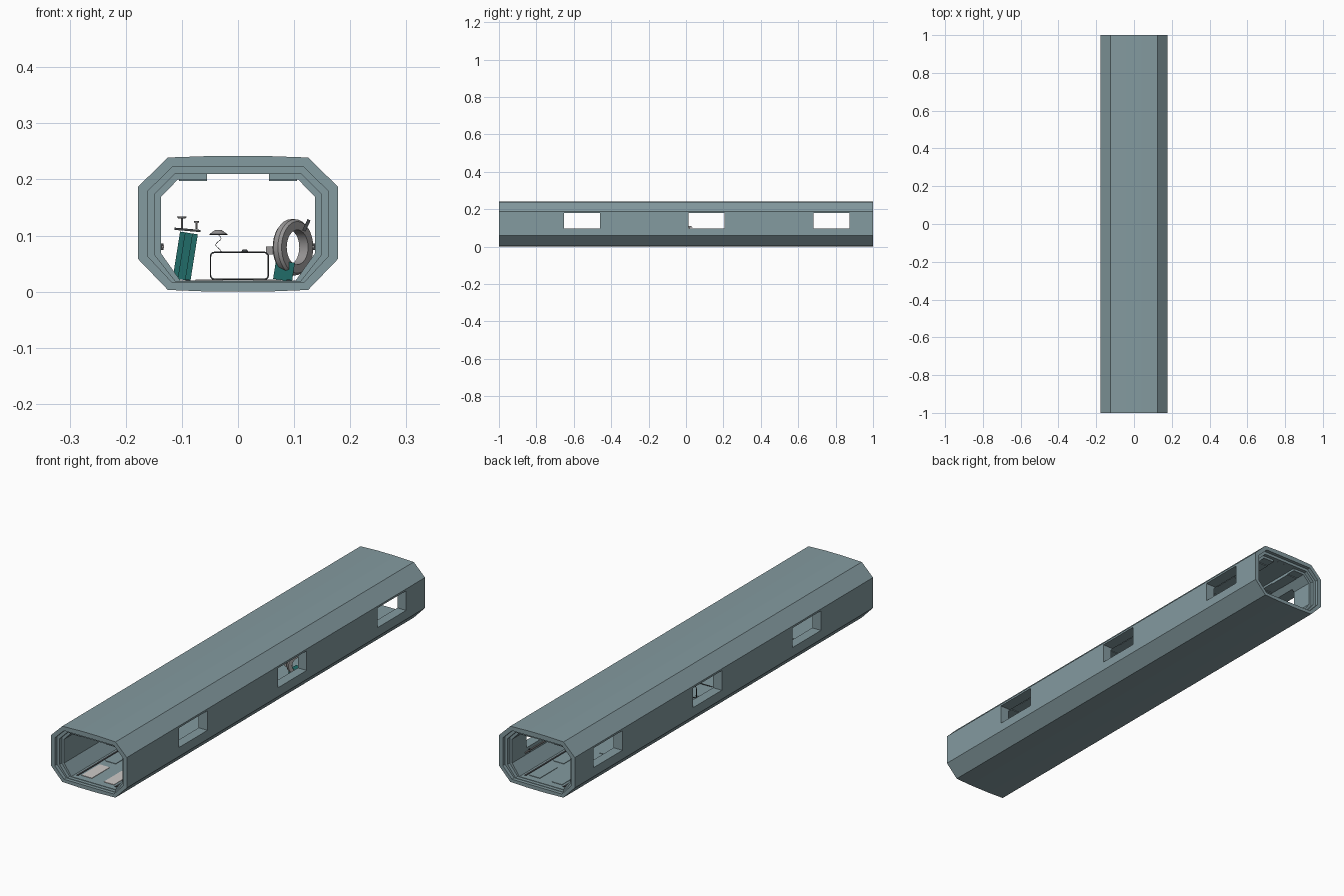
import bpy, bmesh, math
from mathutils import Matrix, Vector

if "Cube" in bpy.data.objects:
    bpy.data.objects.remove(bpy.data.objects["Cube"])


def material(name, r, g, b):
    m = bpy.data.materials.new(name)
    m.use_nodes = True
    m.diffuse_color = (r, g, b, 1)
    m.node_tree.nodes["Principled BSDF"].inputs["Base Color"].default_value = (r, g, b, 1)
    return m


HULL = material("blue_grey_hull", .23, .325, .35)
TEAL = material("teal", .015, .15, .14)
METAL = material("grey_metal", .32, .31, .31)
PALE = material("pale_panel", .62, .59, .58)
DARK = material("dark_grey", .05, .055, .06)


def finish(name, bm, mat, smooth=False):
    bmesh.ops.recalc_face_normals(bm, faces=bm.faces)
    mesh = bpy.data.meshes.new(name)
    bm.to_mesh(mesh)
    bm.free()
    mesh.materials.append(mat)
    ob = bpy.data.objects.new(name, mesh)
    bpy.context.collection.objects.link(ob)
    if smooth:
        activate(ob)
        bpy.ops.object.shade_smooth_by_angle()
    return ob


def activate(ob):
    bpy.ops.object.select_all(action='DESELECT')
    ob.select_set(True)
    bpy.context.view_layer.objects.active = ob


def box(name, centre, size, mat, tilt=0):
    bm = bmesh.new()
    m = Matrix.Translation(centre) @ Matrix.Rotation(tilt, 4, 'Y') @ Matrix.Diagonal((*size, 1))
    bmesh.ops.create_cube(bm, size=1, matrix=m)
    return finish(name, bm, mat)


def cylinder(name, centre, r1, r2, depth, mat, sides=16, rot=Matrix()):
    bm = bmesh.new()
    bmesh.ops.create_cone(bm, cap_ends=True, segments=sides, radius1=r1, radius2=r2,
                          depth=depth, matrix=Matrix.Translation(centre) @ rot)
    return finish(name, bm, mat, sides > 8)


def tube(name, points, radius, mat, cyclic=False):
    cu = bpy.data.curves.new(name, 'CURVE')
    cu.dimensions = '3D'
    cu.bevel_depth = radius
    cu.bevel_resolution = 1
    cu.use_fill_caps = True
    sp = cu.splines.new('POLY')
    sp.points.add(len(points) - 1)
    for p, co in zip(sp.points, points):
        p.co = (*co, 1)
    sp.use_cyclic_u = cyclic
    ob = bpy.data.objects.new(name, cu)
    bpy.context.collection.objects.link(ob)
    cu.materials.append(mat)
    activate(ob)
    bpy.ops.object.convert(target='MESH')


def section(half, low, high, top, side_high, side_low, bottom, crown=0):
    """Eight-sided hull section with slightly crowned roof and floor."""
    right = [(bottom, low + crown), (half, side_low), (half, side_high), (top, high - crown),
             (.04, high)]
    right.insert(0, (.05, low))
    return right + [(-x, z) for x, z in reversed(right)]


def sleeve(name, outer, inner, y0, y1, mat):
    """Hollow prism between two sections, open at both ends."""
    bm = bmesh.new()
    loops = [[bm.verts.new((x, y, z)) for x, z in s]
             for s, y in ((outer, y0), (outer, y1), (inner, y1), (inner, y0))]
    n = len(outer)
    for k in range(4):
        a, b = loops[k], loops[(k + 1) % 4]
        for i in range(n):
            j = (i + 1) % n
            bm.faces.new((a[i], a[j], b[j], b[i]))
    return finish(name, bm, mat)


def cut(ob, centre, size):
    cutter = box("cutter", centre, size, DARK)
    cutter.hide_render = True
    mod = ob.modifiers.new("cut", 'BOOLEAN')
    mod.operation = 'DIFFERENCE'
    mod.solver = 'EXACT'
    mod.object = cutter
    activate(ob)
    bpy.ops.object.modifier_apply(modifier=mod.name)
    bpy.data.objects.remove(cutter)


# Nested hull layers, stepping inwards
SKIN = section(.178, 0, .242, .125, .187, .058, .125, .003)
MID = section(.160, .016, .222, .117, .180, .062, .117)
INNER = section(.148, .018, .210, .112, .174, .065, .111)
FACE = section(.137, .020, .200, .107, .169, .068, .103)
WINDOWS = (-.555, .11, .777)

shell = sleeve("outer_hull", SKIN, MID, -1, 1, HULL)
layers = [shell, sleeve("middle_liner", MID, INNER, -.985, .985, HULL)]
for n, (y0, y1) in enumerate(((-.97, -.25), (-.2, .42), (.47, .97))):
    liner = sleeve(f"inner_liner_{n}", INNER, FACE, y0, y1, HULL)
    cut(liner, (0, 0, .200), (.11, 2.2, .0196))
    layers.append(liner)

# Window openings through both walls
for ob in layers:
    for y in WINDOWS:
        if ob in layers[2:]:
            ys = [v.co.y for v in ob.data.vertices]
            if not min(ys) < y < max(ys):
                continue
        cut(ob, (0, y, .1375), (.5, .192, .083))

# Ceiling plates, floor plates and wall rails
for i in range(12):
    y = -.88 + i * .16
    for s in (-1, 1):
        box("ceiling_plate", (s * .08, y, .199), (.05, .10, .004), HULL)
        box("floor_plate", (s * .052, y, .0205), (.048, .12, .003),
            PALE if i % 4 == 0 else HULL)
for s in (-1, 1):
    box("floor_channel", (s * .09, 0, .0205), (.008, 1.9, .003), DARK)
    for y in WINDOWS:
        box("wall_rail", (s * .134, y, .08), (.004, .22, .005), METAL)
        for d in (-.08, .08):
            box("rail_bracket", (s * .1355, y + d, .08), (.005, .008, .012), DARK)

# Bench made from one rounded loop with a thin top
corners = [(.047, .063, 0), (-.042, .063, 1), (-.042, .029, 2), (.047, .029, 3)]
loop = [(cx + .007 * math.cos(a), cz + .007 * math.sin(a))
        for cx, cz, q in corners for a in [(q + k / 3) * math.pi / 2 for k in range(4)]]
for y in (-.12, .0):
    tube("bench_frame", [(x, y, z) for x, z in loop], .0015, DARK, True)
box("bench_top", (.0025, -.06, .0705), (.088, .12, .002), PALE)
cylinder("bench_dish", (.012, -.06, .073), .006, .004, .004, DARK)

# Tilted console with controls
lean = math.radians(9)
box("console_body", (-.094, .30, .063), (.032, .05, .084), TEAL, lean)
box("console_rib", (-.094, .274, .063), (.014, .006, .084), TEAL, lean)
box("console_top", (-.090, .30, .110), (.046, .062, .004), DARK, math.radians(5))
for x, h, r in ((-.100, .020, .009), (-.074, .012, .005)):
    cylinder("control_stem", (x, .30, .112 + h / 2), .002, .002, h, METAL, 8)
    cylinder("control_knob", (x, .30, .112 + h), r * .7, r, .004, METAL)

# Ring machine on a teal base
turn = Matrix.Rotation(math.radians(52), 4, 'Z') @ Matrix.Rotation(math.radians(90), 4, 'X')
centre = Vector((.098, .27, .079))
bm = bmesh.new()
grid = []
for i in range(32):
    a = i * math.tau / 32
    row = []
    for r, d in ((.031, -.010), (.046, -.010), (.050, -.005), (.050, .005), (.046, .010), (.031, .010)):
        p = turn @ Vector((r * math.cos(a), r * math.sin(a), d))
        row.append(bm.verts.new(p + centre))
    grid.append(row)
for i in range(32):
    a, b = grid[i], grid[(i + 1) % 32]
    for k in range(6):
        m = (k + 1) % 6
        bm.faces.new((a[k], a[m], b[m], b[k]))
finish("machine_ring", bm, METAL, True)
box("machine_base", (.082, .27, .037), (.034, .05, .034), TEAL, lean)
box("machine_arm", (.062, .25, .073), (.025, .016, .014), METAL)
box("machine_handle", (.122, .27, .118), (.006, .01, .022), DARK, math.radians(25))

# Small hovering lamp with its curled cord
cylinder("lamp_shade", (-.035, .02, .106), .016, .006, .007, METAL)
cylinder("lamp_rim", (-.035, .02, .102), .016, .016, .002, DARK)
tube("lamp_cord", [(-.035 + .005 * math.sin(k * .8), .02, .101 - .003 * k) for k in range(11)],
     .0006, DARK)
